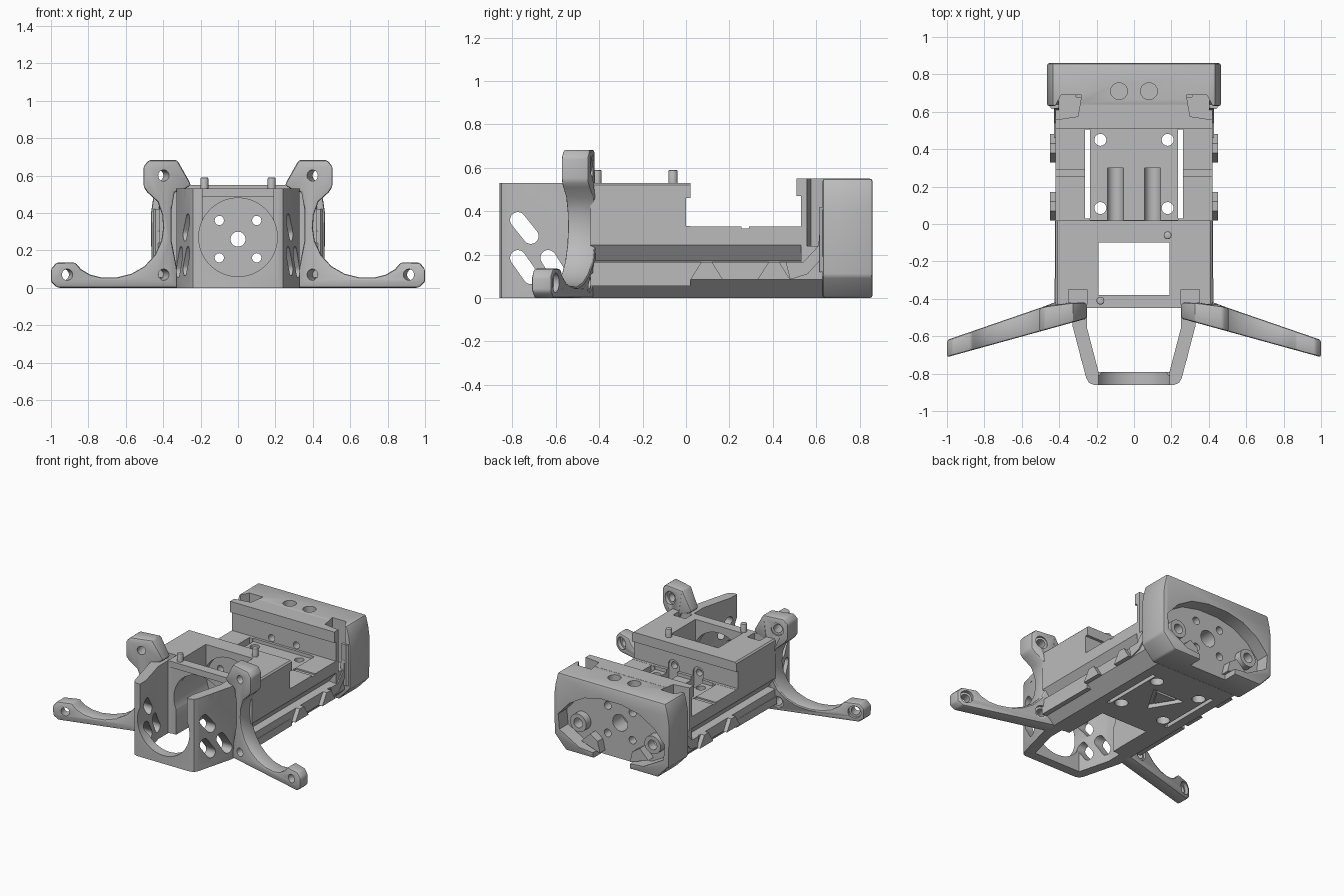
import bpy, bmesh, math
from mathutils import Matrix

if "Cube" in bpy.data.objects:
    bpy.data.objects.remove(bpy.data.objects["Cube"], do_unlink=True)

grey = bpy.data.materials.new("matte grey")
grey.use_nodes = True
COLOUR = (0.5, 0.5, 0.5, 1)
grey.diffuse_color = COLOUR
grey.node_tree.nodes["Principled BSDF"].inputs["Base Color"].default_value = COLOUR


def prism(name, pts, axis, a, b):
    """Extrude a 2D outline along an axis from a to b."""
    place = {"x": lambda p, t: (t, p[0], p[1]),
             "y": lambda p, t: (p[0], t, p[1]),
             "z": lambda p, t: (p[0], p[1], t)}[axis]
    bm = bmesh.new()
    low = [bm.verts.new(place(p, a)) for p in pts]
    high = [bm.verts.new(place(p, b)) for p in pts]
    n = len(pts)
    bm.faces.new(low)
    bm.faces.new(high)
    for i in range(n):
        j = (i + 1) % n
        bm.faces.new((low[i], low[j], high[j], high[i]))
    bmesh.ops.recalc_face_normals(bm, faces=bm.faces)
    me = bpy.data.meshes.new(name)
    bm.to_mesh(me)
    bm.free()
    me.materials.append(grey)
    ob = bpy.data.objects.new(name, me)
    bpy.context.scene.collection.objects.link(ob)
    return ob


def box(name, x0, x1, y0, y1, z0, z1):
    return prism(name, [(x0, y0), (x1, y0), (x1, y1), (x0, y1)], "z", z0, z1)


def capsule(p, q, r, steps=10):
    """Outline of a slot with rounded ends."""
    ang = math.atan2(q[1] - p[1], q[0] - p[0])
    out = []
    for c, start in ((q, ang - math.pi / 2), (p, ang + math.pi / 2)):
        for i in range(steps + 1):
            t = start + math.pi * i / steps
            out.append((c[0] + r * math.cos(t), c[1] + r * math.sin(t)))
    return out


def cyl(name, u, v, r, axis, a, b, n=28):
    pts = [(u + r * math.cos(2 * math.pi * i / n), v + r * math.sin(2 * math.pi * i / n))
           for i in range(n)]
    return prism(name, pts, axis, a, b)


def bake(ob):
    dg = bpy.context.evaluated_depsgraph_get()
    me = bpy.data.meshes.new_from_object(ob.evaluated_get(dg))
    ob.modifiers.clear()
    ob.data = me


def cut(ob, cutters):
    for c in cutters:
        m = ob.modifiers.new("cut", "BOOLEAN")
        m.operation, m.solver, m.object = "DIFFERENCE", "EXACT", c
    bpy.context.view_layer.update()
    bake(ob)
    for c in cutters:
        bpy.data.objects.remove(c, do_unlink=True)


def bevel(ob, width, segments=2):
    m = ob.modifiers.new("bevel", "BEVEL")
    m.width, m.segments, m.limit_method = width, segments, "ANGLE"
    bpy.context.view_layer.update()
    bake(ob)


def both(half):
    """Mirror a right-half outline into a closed one."""
    return half + [(-x, z) for x, z in reversed(half)]


SIDES = (1, -1)
BOLTS = [(x, z) for x in (-0.1, 0.1) for z in (0.16, 0.36)]

# Main body with chamfered underside and undercut side groove
body = prism("main_body", both([(0.33, 0), (0.42, 0.085), (0.42, 0.165), (0.365, 0.172),
                                (0.42, 0.245), (0.42, 0.52), (0.41, 0.53)]), "y", -0.44, 0.53)
cuts = [box("c", -0.6, 0.6, 0.02, 0.7, 0.33, 0.7),
        box("c", -0.6, 0.6, 0.0, 0.03, 0.331, 0.46),
        box("c", -0.235, 0.235, 0.021, 0.511, 0.306, 0.5),
        box("c", -0.19, 0.19, -0.38, -0.1, -0.1, 0.7),
        box("c", -0.191, 0.191, -0.6, -0.37, -0.1, 0.3),
        cyl("c", 0, 0.27, 0.21, "y", -0.6, -0.06, 48),
        cyl("c", 0, 0.26, 0.04, "y", -0.2, 0.7)]
cuts += [cyl("c", x, z, 0.025, "y", -0.2, 0.7, 16) for x, z in BOLTS]
for s in SIDES:
    lo, hi = sorted((s * 0.234, s * 0.262))
    cuts.append(box("c", lo, hi, 0.03, 0.505, -0.1, 0.5))
    # Screwdriver channel reaching both bolts of this side
    cuts.append(prism("c", capsule((s * 0.1, 0.16), (s * 0.1, 0.36), 0.043), "y", -0.01, 0.3))
    for y in (0.085, 0.45):
        cuts.append(cyl("c", s * 0.18, y, 0.032, "z", -0.1, 0.4))
        cuts.append(cyl("c", s * 0.18, y, 0.045, "z", -0.1, 0.06))
    lo, hi = sorted((s * 0.262, s * 0.5))
    cuts.append(box("c", lo, hi, 0.255, 0.29, 0.32, 0.4))
    lo, hi = sorted((s * 0.25, s * 0.35))
    cuts.append(box("c", lo, hi, -0.43, -0.35, 0.46, 0.7))
    cuts.append(cyl("c", s * 0.18, s * 0.175 - 0.235, 0.02, "z", 0.48, 0.6, 16))
cuts.append(prism("c", [(-0.13, 0.36), (0.13, 0.36), (0, 0.14)], "z", -0.1, 0.03))
cut(body, cuts)
prism("underside_triangle", [(-0.08, 0.33), (0.08, 0.33), (0, 0.2)], "z", 0.01, 0.04)

# Tapered nose with an open round front and slotted cheeks
nose = prism("nose", both([(0.215, -0.86), (0.24, -0.85), (0.255, -0.825), (0.33, -0.54),
                           (0.33, -0.435)]), "z", 0, 0.53)
slots = [((-0.775, 0.36), (-0.715, 0.285)), ((-0.775, 0.185), (-0.715, 0.1)),
         ((-0.635, 0.185), (-0.575, 0.09))]
cuts = [prism("c", both([(0.19, -0.79), (0.25, -0.56), (0.25, -0.45), (0.19, -0.42)]),
              "z", -0.1, 0.7),
        cyl("c", 0, 0.27, 0.21, "y", -0.9, -0.3, 48),
        box("c", -0.19, 0.19, -0.9, -0.46, 0.3, 0.7)]
cuts += [prism("c", capsule(p, q, 0.036), "x", -0.6, 0.6) for p, q in slots]
cut(nose, cuts)
for s in SIDES:
    prism("cheek_gusset", [(s * 0.28, -0.74), (s * 0.33, -0.5), (s * 0.28, -0.5)],
          "z", 0.48, 0.53)

# Top crossbar and locating pins
box("crossbar", -0.25, 0.25, -0.45, -0.38, 0.485, 0.53)
for x, y in ((0.18, -0.06), (-0.18, -0.41)):
    pin = cyl("locating_pin", x, y, 0.021, "z", 0.45, 0.59, 20)
    bevel(pin, 0.006)

# Legs with ears: one swept, tapering plate per side
leg_outline = [(0.31, 0), (0.965, 0), (1.0, 0.03), (1.0, 0.1), (0.97, 0.135), (0.87, 0.135),
               (0.84, 0.1), (0.79, 0.07), (0.73, 0.055), (0.65, 0.055), (0.57, 0.075),
               (0.5, 0.115), (0.445, 0.175), (0.41, 0.25), (0.4, 0.32), (0.405, 0.39),
               (0.43, 0.46), (0.485, 0.51), (0.505, 0.54), (0.505, 0.65), (0.475, 0.683),
               (0.325, 0.683), (0.25, 0.55), (0.28, 0.53), (0.34, 0.51), (0.355, 0.42),
               (0.355, 0.25), (0.33, 0.12)]
SWEEP = 0.31


def leg_back(x):
    return min(-0.42, -0.42 - (abs(x) - 0.42) * 0.345)


def leg_front(x):
    return -0.505 - (abs(x) - 0.25) * 0.276


for s in SIDES:
    leg = prism("left_leg" if s > 0 else "right_leg",
                [(s * x, z) for x, z in leg_outline], "y", -1, 0)
    for v in leg.data.vertices:
        v.co.y = leg_front(v.co.x) if v.co.y < -0.5 else leg_back(v.co.x)
    bevel(leg, 0.012)
    holes = []
    for x, z in ((0.435, 0.6), (0.435, 0.07), (0.94, 0.07)):
        for r, a, b in ((0.03, -0.3, 0.3), (0.045, -0.025, 0.2)):
            h = cyl("c", 0, 0, r, "y", a, b, 24)
            h.data.transform(Matrix.Translation((s * x, leg_back(x), z))
                             @ Matrix.Rotation(-s * math.atan(SWEEP), 4, "Z"))
            holes.append(h)
    cut(leg, holes)
    # Tapered brace running back from the leg root
    prism("leg_brace", [(s * 0.37, -0.44), (s * 0.425, -0.44), (s * 0.421, 0.02),
                        (s * 0.37, 0.02)], "z", 0.055, 0.11)
    # Raised side lugs and the strip turning up to the tail
    for y in (0.095, 0.405):
        prism("side_lug", [(y - 0.075, 0.085), (y + 0.075, 0.085), (y + 0.025, 0.165),
                           (y - 0.025, 0.165)], "x", s * 0.4, s * 0.45)
    prism("side_strip", [(0.48, 0.085), (0.56, 0.11), (0.66, 0.22), (0.66, 0.36), (0.615, 0.3),
                         (0.61, 0.24), (0.54, 0.165), (0.46, 0.165)], "x", s * 0.4, s * 0.428)
    # Tapered wing in front of the tail block
    prism("tail_wing", [(s * 0.4, 0.62), (s * 0.44, 0.615), (s * 0.46, 0.64),
                        (s * 0.4, 0.64)], "z", 0.12, 0.42)

# Rear wall joining the floor to the tail block
wall = prism("rear_wall", both([(0.33, 0), (0.42, 0.085), (0.42, 0.55)]), "y", 0.53, 0.64)
lip = box("rear_wall_lip", -0.42, 0.42, 0.51, 0.535, 0.47, 0.55)

# Tail block with arched rear recess
tail = prism("tail_block", both([(0.37, 0), (0.463, 0.1), (0.465, 0.4), (0.455, 0.47),
                                 (0.435, 0.55)]), "y", 0.63, 0.86)
bevel(tail, 0.012)
arch = both([(0.15, -0.1), (0.15, 0.04), (0.26, 0.05), (0.42, 0.14), (0.43, 0.25),
             (0.34, 0.35), (0.22, 0.42), (0.08, 0.45)])


def notch(s):
    return prism("c", [(s * 0.5, 0.545), (s * 0.3, 0.575), (s * 0.28, 0.69), (s * 0.39, 0.69),
                       (s * 0.43, 0.615), (s * 0.5, 0.6)], "z", 0.24, 0.7)


cuts = [prism("c", arch, "y", 0.76, 1.0), cyl("c", 0, 0.26, 0.06, "y", 0.5, 1)]
cuts += [cyl("c", x, z, 0.028, "y", 0.5, 1, 16) for x, z in BOLTS]
cuts += [cyl("c", s * 0.08, 0.71, 0.045, "z", 0.46, 0.7) for s in SIDES]
cuts += [cyl("c", s * 0.29, 0.2, 0.045, "y", 0.68, 1) for s in SIDES]
cuts += [notch(s) for s in SIDES]
cut(tail, cuts)
cut(wall, [notch(s) for s in SIDES] + [cyl("c", 0, 0.26, 0.04, "y", 0.4, 0.7)]
    + [cyl("c", x, z, 0.025, "y", 0.4, 0.7, 16) for x, z in BOLTS])

# Bosses and ribs inside the recess
for s in SIDES:
    boss = cyl("recess_boss", s * 0.3, 0.2, 0.065, "y", 0.75, 0.815)
    cut(boss, [cyl("c", s * 0.3, 0.2, 0.035, "y", 0.7, 0.9)])
    prism("recess_rib", [(s * 0.12, 0.03), (s * 0.27, 0.08), (s * 0.2, 0.15),
                         (s * 0.14, 0.11)], "y", 0.75, 0.82)

# Smooth the round surfaces, keep edges sharp
bpy.ops.object.select_all(action="DESELECT")
for ob in bpy.context.scene.objects:
    if ob.type == "MESH":
        ob.select_set(True)
        bpy.context.view_layer.objects.active = ob
bpy.ops.object.shade_smooth_by_angle(angle=math.radians(30))
